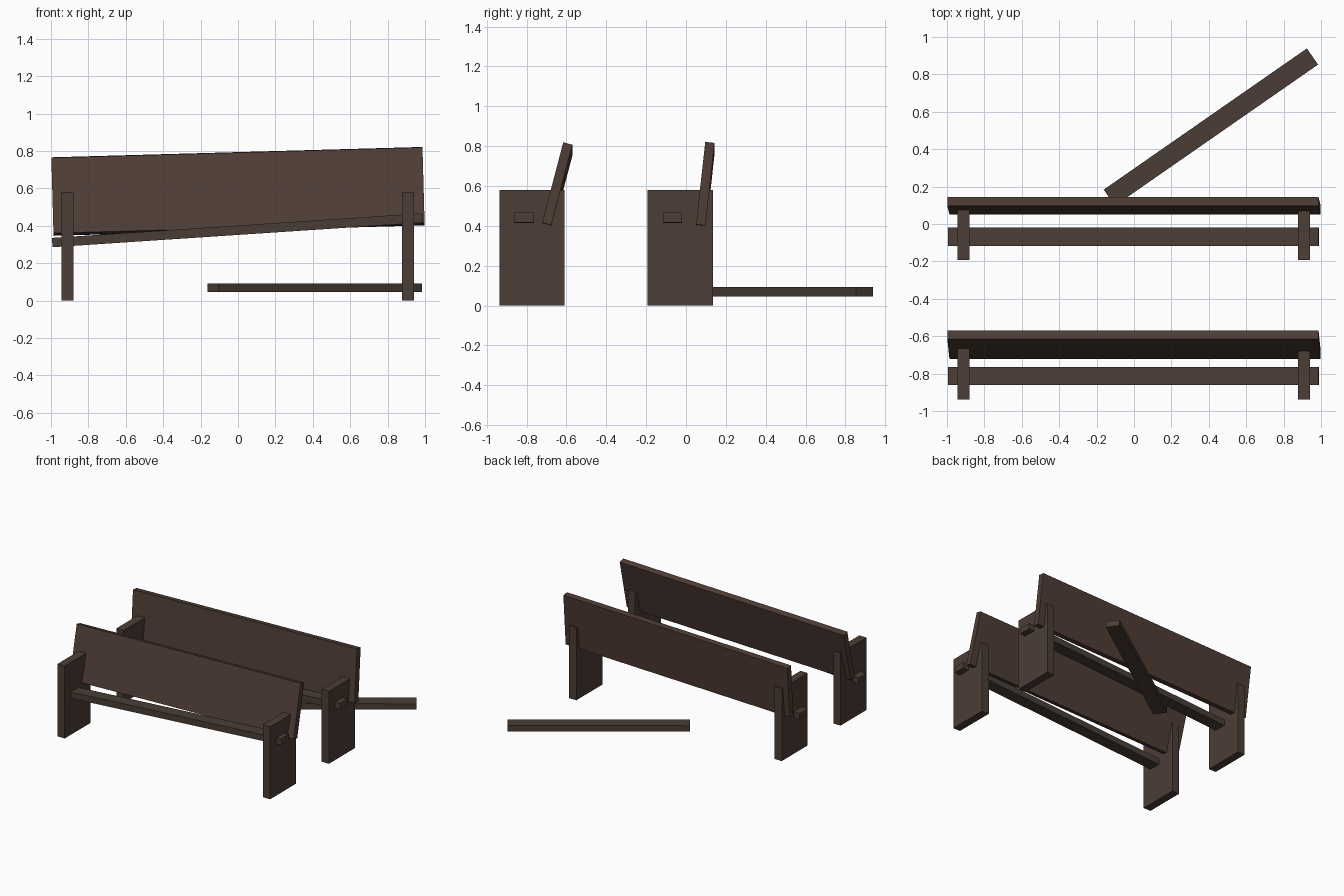
import bpy
from math import radians
from mathutils import Euler, Matrix, Vector

cube = bpy.data.objects.get("Cube")
if cube:
    bpy.data.objects.remove(cube, do_unlink=True)


def material(name, rgb):
    mat = bpy.data.materials.new(name)
    mat.use_nodes = True
    mat.diffuse_color = (*rgb, 1)
    bsdf = mat.node_tree.nodes["Principled BSDF"]
    bsdf.inputs["Base Color"].default_value = (*rgb, 1)
    bsdf.inputs["Roughness"].default_value = 0.9
    return mat


plank_wood = material("reddish dark wood", (0.078, 0.046, 0.036))
leg_wood = material("dark wood", (0.072, 0.047, 0.037))
rail_wood = material("olive dark wood", (0.068, 0.048, 0.036))


def board(name, size, location, mat, rotation=(0, 0, 0)):
    """A box-shaped board with its size and rotation baked into the mesh."""
    bpy.ops.mesh.primitive_cube_add(size=1, location=location)
    obj = bpy.context.object
    obj.name = name
    turn = Euler([radians(a) for a in rotation]).to_matrix().to_4x4()
    obj.data.transform(turn @ Matrix.Diagonal(Vector((*size, 1))))
    obj.data.materials.append(mat)
    return obj


def bench(prefix, y, plank_y, lean):
    # Upright side boards
    for side, x in (("right", -0.911), ("left", 0.909)):
        board(f"{prefix}_{side}_leg", (0.064, 0.328, 0.58),
              (x, y, 0.29), leg_wood)
    # Leaning back plank, sagging towards one end
    board(f"{prefix}_back_plank", (1.985, 0.047, 0.417),
          (0, plank_y, 0.584), plank_wood, (-lean, -1.6, 0))
    # Slanted rail passing through both side boards
    board(f"{prefix}_rail", (1.985, 0.097, 0.05),
          (-0.003, y - 0.039, 0.376), rail_wood, (0, -3.8, 0))


bench("front_bench", -0.773, -0.646, 14.7)
bench("rear_bench", -0.029, 0.097, 6.3)

# Loose rail lying beside the rear bench
board("loose_rail", (1.323, 0.105, 0.047), (0.411, 0.518, 0.069),
      rail_wood, (0, 0, 34.8))
